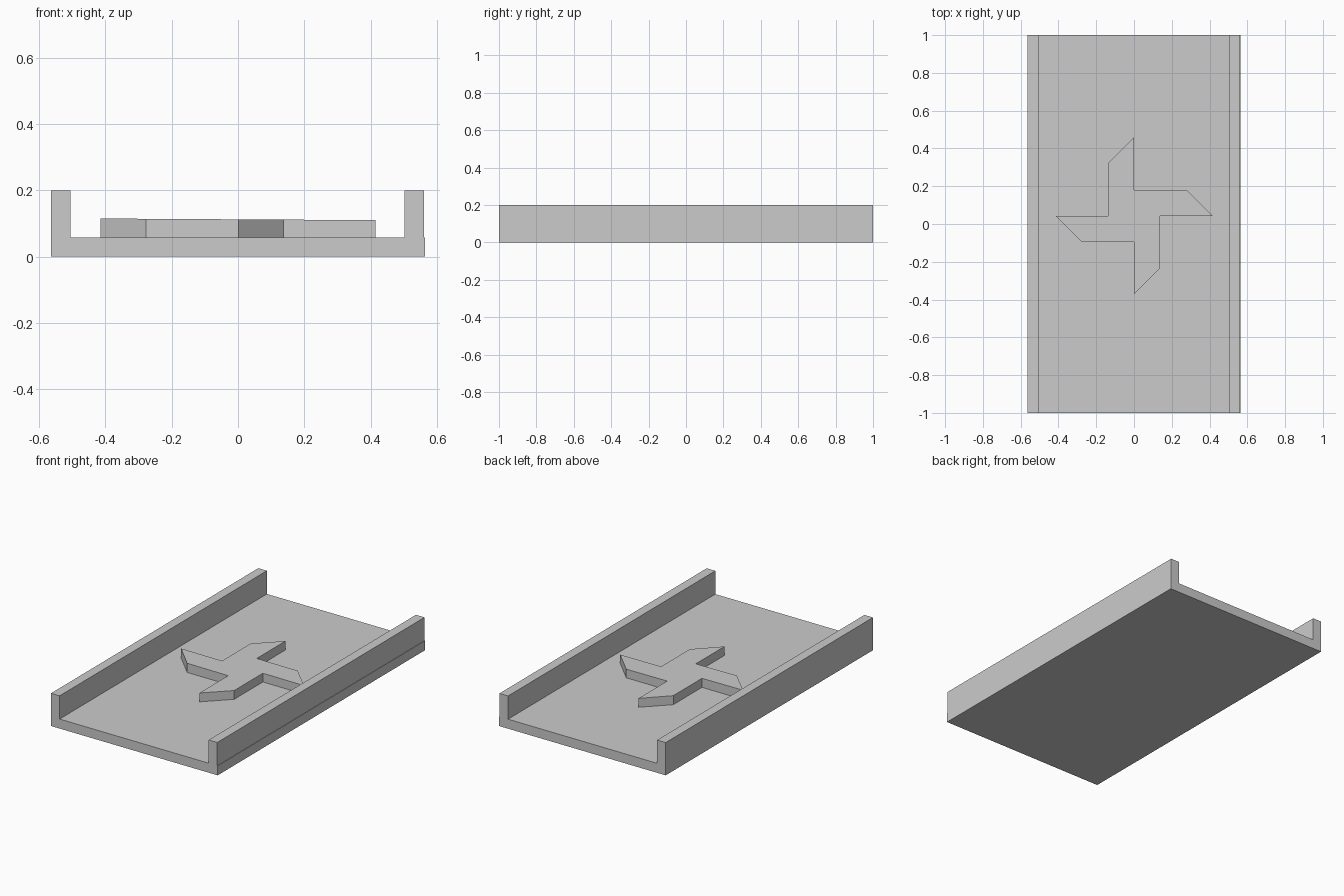
import bpy, bmesh
from mathutils import Matrix, Vector

if "Cube" in bpy.data.objects:
    bpy.data.objects.remove(bpy.data.objects["Cube"])


def prism(name, outline, z0, top):
    """Extrude an xy outline from z0 up to the height given by top(x, y)."""
    bm = bmesh.new()
    face = bm.faces.new([bm.verts.new((x, y, z0)) for x, y in outline])
    new = bmesh.ops.extrude_face_region(bm, geom=[face], use_keep_orig=True)["geom"]
    for v in new:
        if isinstance(v, bmesh.types.BMVert):
            v.co.z = top(v.co.x, v.co.y)
    bmesh.ops.recalc_face_normals(bm, faces=bm.faces)
    mesh = bpy.data.meshes.new(name)
    bm.to_mesh(mesh)
    bm.free()
    obj = bpy.data.objects.new(name, mesh)
    bpy.context.collection.objects.link(obj)
    return obj


def slab(name, x0, x1, z0, z1):
    """Full-length box along y."""
    return prism(name, [(x0, -1), (x1, -1), (x1, 1), (x0, 1)], z0, lambda x, y: z1)


# Channel: floor and two side rails
slab("floor_panel", -0.505, 0.563, 0, 0.058)
slab("left_rail", -0.563, -0.505, 0, 0.2)
slab("right_rail", 0.502, 0.56, 0.058, 0.2)

# Raised four-bladed pinwheel: one blade outline repeated by quarter turns
blade = [(0, 0.415), (-0.138, 0.277), (-0.138, 0.138)]
outline = []
for i in range(4):
    turn = Matrix.Rotation(i * 1.5707963, 2)
    for p in blade[:2]:
        q = turn @ Vector(p)
        outline.append((q.x, q.y + 0.043))
    # inner corner where this blade meets the next one
    q = turn @ Vector((-0.138, 0))
    outline.append((q.x, q.y + 0.043))
prism("pinwheel", outline, 0.058, lambda x, y: 0.1125 - 0.006 * x)
